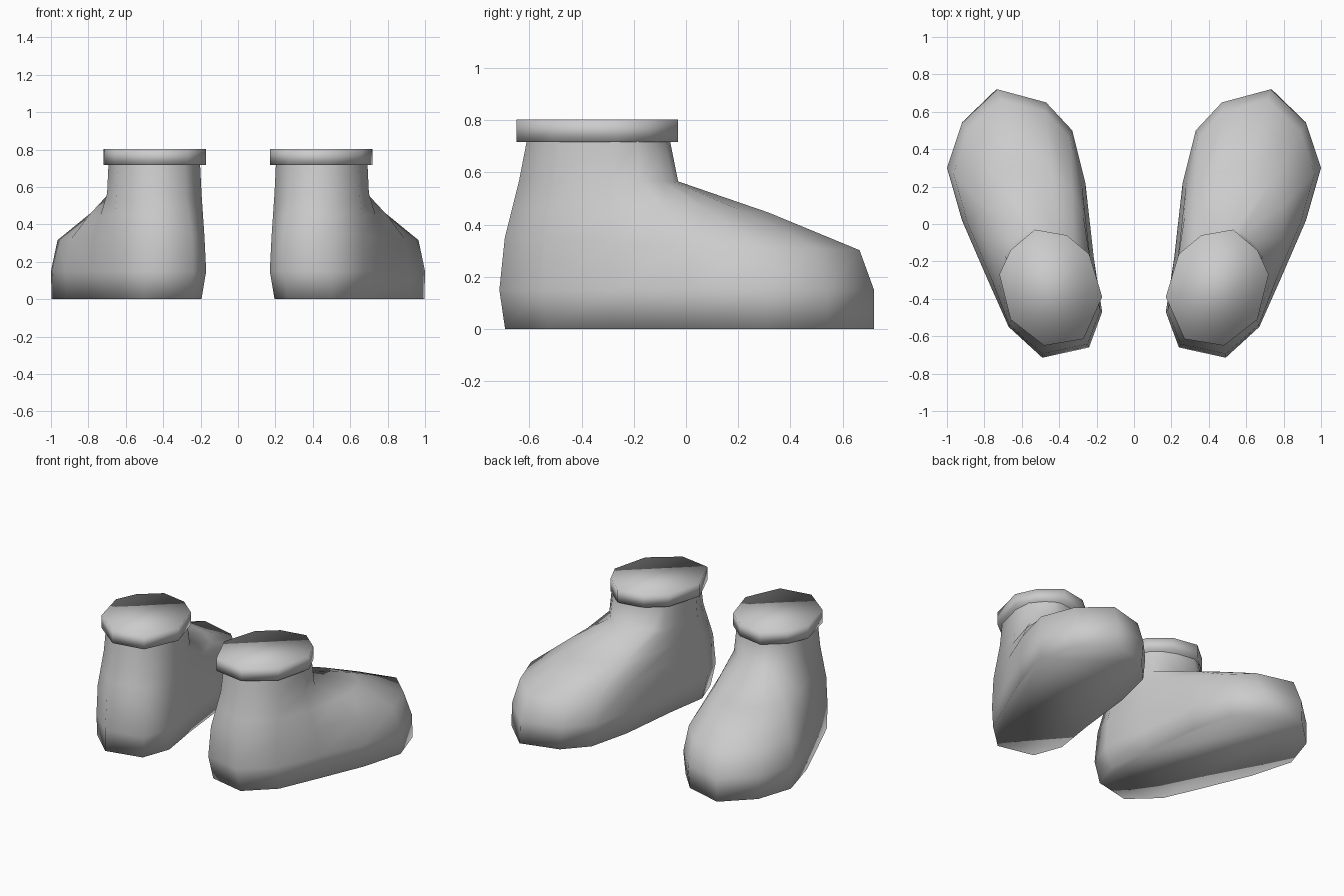
import bpy, bmesh
from mathutils import Vector

if "Cube" in bpy.data.objects:
    bpy.data.objects.remove(bpy.data.objects["Cube"])

grey = bpy.data.materials.new("soft_grey")
grey.diffuse_color = (0.6, 0.6, 0.6, 1)
grey.use_nodes = True
grey.node_tree.nodes["Principled BSDF"].inputs["Base Color"].default_value = grey.diffuse_color

# Widest outline of the foot, from the toe tip round the inner side and heel
OUTLINE = [(.73, .72), (.47, .65), (.33, .50), (.26, .22), (.215, -.18), (.17, -.47),
           (.24, -.66), (.49, -.715), (.67, -.55), (.79, -.28), (.92, .02), (1.0, .30), (.92, .54)]
# Ankle outline, column by column above the foot outline
ANKLE = [(.53, -.03), (.41, -.05), (.32, -.09), (.26, -.14), (.23, -.22), (.195, -.40),
         (.28, -.585), (.48, -.64), (.65, -.50), (.70, -.29), (.69, -.17), (.63, -.09), (.58, -.05)]
# Cuff outline
CUFF = [(.53, -.03), (.36, -.06), (.24, -.16), (.17, -.39), (.27, -.615),
        (.48, -.65), (.66, -.51), (.72, -.27), (.66, -.14)]


def ring(points, z, centre=(0, 0), scale=(1, 1)):
    """Scale an outline about a centre and lift it to height z."""
    return [Vector((centre[0] + (x - centre[0]) * scale[0],
                    centre[1] + (y - centre[1]) * scale[1], z)) for x, y in points]


def loft(name, rings, cap_top):
    """Skin stacked rings, smooth them and mirror to make the pair."""
    bm = bmesh.new()
    loops = [[bm.verts.new(p) for p in r] for r in rings]
    n = len(loops[0])
    for a, b in zip(loops, loops[1:]):
        for i in range(n):
            j = (i + 1) % n
            bm.faces.new((a[i], a[j], b[j], b[i]))
    bm.faces.new(loops[0][::-1])
    if cap_top:
        bm.faces.new(loops[-1])
    bmesh.ops.recalc_face_normals(bm, faces=bm.faces)
    for f in bm.faces:
        f.smooth = True
    mesh = bpy.data.meshes.new(name)
    bm.to_mesh(mesh)
    bm.free()
    mesh.materials.append(grey)
    ob = bpy.data.objects.new(name, mesh)
    bpy.context.collection.objects.link(ob)
    ob.modifiers.new("pair", 'MIRROR').use_clip = False
    return ob


# Boot body: sole, widest line, shoulder, instep, ankle, shaft top
sole = ring(OUTLINE, 0, (.9, .75), (.965, .985))
widest = ring(OUTLINE, .15)
shoulder = ring(OUTLINE, 0, (.5, -.2), (.93, .94))
for p in shoulder:
    p.z = .325 - .035 * p.y
    if p.y < -.3:
        p.x = .46 + (p.x - .46) * 1.05
        p.y -= .01
ankle = ring(ANKLE, .565)
instep = [a.lerp(b, .5) + Vector((0, 0, .012 if a.y > 0 else 0)) for a, b in zip(shoulder, ankle)]
shaft_top = ring(ANKLE, .72, (.45, -.34), (.97, .9))
loft("boot_body", [sole, widest, shoulder, instep, ankle, shaft_top], False)

# Cuff: flat band round the top of the shaft
loft("cuff", [ring(CUFF, .717), ring(CUFF, .803)], True)
